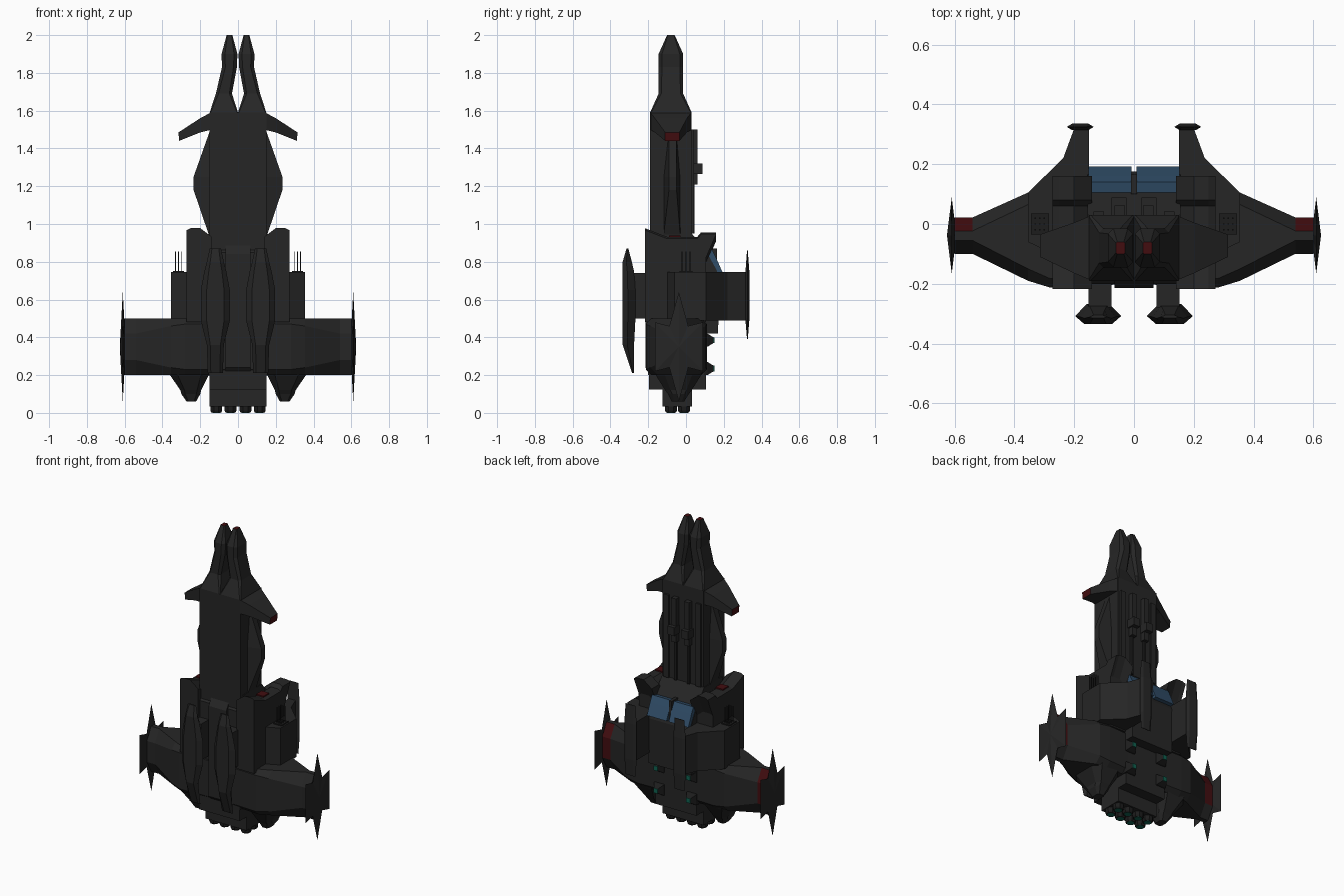
import bpy, bmesh, math

if "Cube" in bpy.data.objects:
    bpy.data.objects.remove(bpy.data.objects["Cube"])


def material(name, rgb):
    m = bpy.data.materials.new(name)
    m.diffuse_color = (*rgb, 1)
    m.use_nodes = True
    m.node_tree.nodes["Principled BSDF"].inputs["Base Color"].default_value = m.diffuse_color
    return m


HULL = material("charcoal hull", (0.019, 0.019, 0.019))
DARK = material("dark metal", (0.012, 0.012, 0.012))
RED = material("dark red", (0.055, 0.004, 0.005))
GLASS = material("blue glass", (0.03, 0.075, 0.14))
GREEN = material("green glow", (0.005, 0.12, 0.08))


def loft(name, rings, mat=HULL, mirror=True, mats=None, rule=None):
    """Skin equal-length rings of points, cap the ends, optionally mirror in x."""
    bm = bmesh.new()
    for s in ((1, -1) if mirror else (1,)):
        vs = [[bm.verts.new((s * x, y, z)) for x, y, z in r] for r in rings]
        n = len(rings[0])
        for a, b in zip(vs, vs[1:]):
            for i in range(n):
                j = (i + 1) % n
                bm.faces.new((a[i], a[j], b[j], b[i]))
        bm.faces.new(vs[0])
        bm.faces.new(vs[-1])
    bmesh.ops.remove_doubles(bm, verts=bm.verts, dist=1e-5)
    bmesh.ops.recalc_face_normals(bm, faces=bm.faces)
    bm.normal_update()
    if rule:
        for f in bm.faces:
            f.material_index = int(rule(f.calc_center_median(), f.normal))
    me = bpy.data.meshes.new(name)
    bm.to_mesh(me)
    bm.free()
    for m in mats or [mat]:
        me.materials.append(m)
    ob = bpy.data.objects.new(name, me)
    bpy.context.collection.objects.link(ob)
    return ob


def box(name, x, y, z, mat=HULL, mirror=True):
    return loft(name, [[(x[0], y[0], h), (x[1], y[0], h), (x[1], y[1], h), (x[0], y[1], h)] for h in z],
                mat, mirror)


def side_prism(name, pts, x0, x1, mirror=True, **k):
    """Profile in y,z extruded along x."""
    return loft(name, [[(x, y, z) for y, z in pts] for x in (x0, x1)], mirror=mirror, **k)


def oct_ring(a0, a1, b0, b1, ca, cb):
    """Chamfered rectangle as eight 2D points."""
    return [(a0, b0 + cb), (a0, b1 - cb), (a0 + ca, b1), (a1 - ca, b1),
            (a1, b1 - cb), (a1, b0 + cb), (a1 - ca, b0), (a0 + ca, b0)]


# --- neck with forked nose
box("neck", (-.15, .15), (-.19, .03), (.85, 1.59), mirror=False)
nose = []
for z, x0, x1, y0, y1, c in ((1.59, 0, .15, -.19, .03, .005), (1.69, .032, .117, -.145, -.015, .014),
                             (1.83, .006, .085, -.145, -.015, .018), (1.9, .003, .087, -.145, -.015, .018),
                             (2, .03, .06, -.1, -.06, .004)):
    nose.append([(x, y, z) for x, y in oct_ring(x0, x1, y0, y1, c, c)])
loft("nose_prongs", nose, mats=[HULL, RED], rule=lambda c, n: c.z > 1.99)

# --- drooping head wings with red tips
loft("head_wings", [[(.14, -.19, 1.592), (.14, .03, 1.592), (.14, .03, 1.5), (.14, -.19, 1.5)],
                    [(.2, -.165, 1.56), (.2, .005, 1.56), (.2, .005, 1.485), (.2, -.165, 1.485)],
                    [(.315, -.11, 1.485), (.315, -.035, 1.485), (.312, -.035, 1.44), (.312, -.11, 1.44)]],
     mats=[HULL, RED], rule=lambda c, n: c.x ** 2 > .09)

# --- side bulges on neck
loft("neck_bulges", [[(.14, -.12, .93), (.15, -.12, .93), (.15, -.03, .93), (.14, -.03, .93)],
                     [(.14, -.12, 1.18), (.235, -.09, 1.18), (.235, -.05, 1.18), (.14, -.03, 1.18)],
                     [(.14, -.12, 1.25), (.235, -.09, 1.25), (.235, -.05, 1.25), (.14, -.03, 1.25)],
                     [(.14, -.09, 1.49), (.15, -.09, 1.49), (.15, -.05, 1.49), (.14, -.05, 1.49)]])

# --- rails and guns on the back of the neck
box("neck_rails", (.1, .135), (.03, .042), (.95, 1.5))
box("gun_rails", (.03, .065), (.03, .062), (1.21, 1.5))
box("gun_blocks", (.025, .075), (.03, .088), (1.265, 1.32))
box("gun_barrels", (.04, .055), (.03, .045), (.95, 1.21), DARK)

# --- torso with cockpit
side_prism("torso", [(-.2, .2), (-.2, .85), (-.17, .885), (-.16, .95), (.03, .95), (.11, .85),
                     (.16, .76), (.175, .72), (.17, .42), (.1, .42), (.1, .2)], -.155, .155, mirror=False)
side_prism("cockpit_glass", [(.105, .74), (.105, .855), (.14, .862), (.16, .82), (.193, .745)],
           .008, .152, mat=GLASS)
box("cockpit_frame", (-.01, .01), (.1, .165), (.74, .87), mirror=False)
side_prism("chest_plate", [(-.19, .21), (-.215, .24), (-.215, .84), (-.19, .885)], -.065, .065, mirror=False)

# --- shoulders
loft("shoulders", [[(x, y, z - (d if z > .8 else 0)) for y, z in
                    ((-.218, .48), (-.218, .978), (-.1, .932), (.06, .932), (.08, .956),
                     (.16, .956), (.105, .83), (.105, .48))]
                   for x, d in ((.14, .045), (.2, 0), (.25, 0), (.272, .01))])
box("shoulder_lights", (.195, .25), (-.09, -.03), (.928, .94), RED)

# --- lower hull lofted out to the wing tips
secs = ((0, -.2, .1, .03, .03), (.28, -.213, .11, .03, .03), (.355, -.19, .105, .04, .04),
        (.54, -.1, .022, .045, .08), (.6, -.1, .022, .045, .08))
loft("lower_hull_and_wings", [[(x, y, z) for y, z in oct_ring(y0, y1, .2, .5, ca, cb)]
                              for x, y0, y1, ca, cb in secs],
     mats=[HULL, RED], rule=lambda c, n: abs(c.x) > .55 and n.y > .3 and n.z > -.1)


# --- star plates at the wing tips (thick middle, sharp rim)
def star(name, x, cy, cz, pts, t):
    bm = bmesh.new()
    for s in (1, -1):
        rim = [bm.verts.new((s * x, cy + a, cz + b)) for a, b in pts]
        for d in (t, -t):
            tip = bm.verts.new((s * (x + d), cy, cz))
            for i in range(len(rim)):
                bm.faces.new((rim[i], rim[(i + 1) % len(rim)], tip))
    bmesh.ops.recalc_face_normals(bm, faces=bm.faces)
    me = bpy.data.meshes.new(name)
    bm.to_mesh(me)
    bm.free()
    me.materials.append(HULL)
    bpy.context.collection.objects.link(bpy.data.objects.new(name, me))


star("wing_tip_stars", .61, -.038, .35,
     [(0, .29), (.05, .11), (.127, .13), (.127, -.13), (.05, -.11),
      (0, -.29), (-.05, -.11), (-.127, -.13), (-.127, .13), (-.05, .11)], .016)

# --- rear arms with vertical end plates
arm = ((.15, .32), (.2, .32), (.237, .22), (.355, .105), (.355, -.06), (.27, -.1), (.15, -.1))
loft("rear_arms", [[(x, y, z) for x, y in arm] for z in (.49, .745)])
loft("rear_arm_plates", [[(.18 - w, .325, z), (.18 - w * .6, .325 - t, z), (.18 + w * .6, .325 - t, z),
                          (.18 + w, .325, z), (.18 + w * .6, .325 + t, z), (.18 - w * .6, .325 + t, z)]
                         for z, w, t in ((.39, .036, .002), (.5, .045, .011), (.74, .045, .011), (.86, .036, .002))])

# --- antenna clusters
box("antenna_bases", (.285, .345), (-.035, .035), (.74, .752), DARK)
for i in range(3):
    for j in range(3):
        x, y = .298 + .015 * i, -.02 + .02 * j
        box("antenna", (x, x + .005), (y - .0025, y + .0025), (.75, .855), DARK)

# --- front blades on short mounts
box("blade_mounts", (.075, .152), (-.28, -.19), (.5, .74))
rings = []
for z, h, y0, y1 in ((.21, .04, -.285, -.275), (.36, .045, -.335, -.275), (.49, .077, -.335, -.268),
                     (.65, .077, -.335, -.268), (.75, .058, -.335, -.275), (.8, .045, -.335, -.287),
                     (.87, .03, -.315, -.305)):
    ym = y0 * .6 + y1 * .4
    rings.append([(.12 + a * h, y, z) for a, y in
                  ((-1, ym), (-.6, y0), (.6, y0), (1, ym), (.5, y1), (-.5, y1))])
loft("front_blades", rings)

# --- underside pods and engine block
loft("underside_pods", [[(x, y, z) for x, y in oct_ring(x0, x1, y0, y1, .2 * (x1 - x0), .2 * (y1 - y0))]
                        for z, x0, x1, y0, y1 in ((.22, .15, .365, -.17, .09), (.2, .155, .36, -.16, .08),
                                                  (.12, .195, .305, -.11, .03), (.1, .2, .3, -.095, .015),
                                                  (.06, .222, .272, -.075, -.01))])
box("engine_housing", (-.15, .15), (-.197, .105), (.125, .45), mirror=False)
box("engine_block", (-.15, .15), (-.125, .032), (.035, .13), mirror=False)


def circle(x, y, z, r, n=8):
    return [(x + r * math.cos((i + .5) * math.tau / n), y + r * math.sin((i + .5) * math.tau / n), z)
            for i in range(n)]


for x in (.04, .115):
    for y in (-.08, -.01):
        loft("engine_nozzle", [circle(x, y, .04, .034), circle(x, y, .012, .034), circle(x, y, .001, .028)], DARK)
        loft("engine_glow", [circle(x, y, .002, .023), circle(x, y, 0, .023)], GREEN)

# --- small rear thrusters
for z in (.235, .385):
    loft("rear_thruster", [[(.12 + a * h, y, z + b * h + dz) for a, b in ((-1, -1), (1, -1), (1, 1), (-1, 1))]
                           for y, h, dz in ((.095, .038, 0), (.115, .034, 0), (.147, .014, 0))],
         mats=[DARK, GREEN], rule=lambda c, n: c.y > .14)
    box("thruster_glow", (.105, .135), (.146, .15), (z - .015, z + .015), GREEN)
